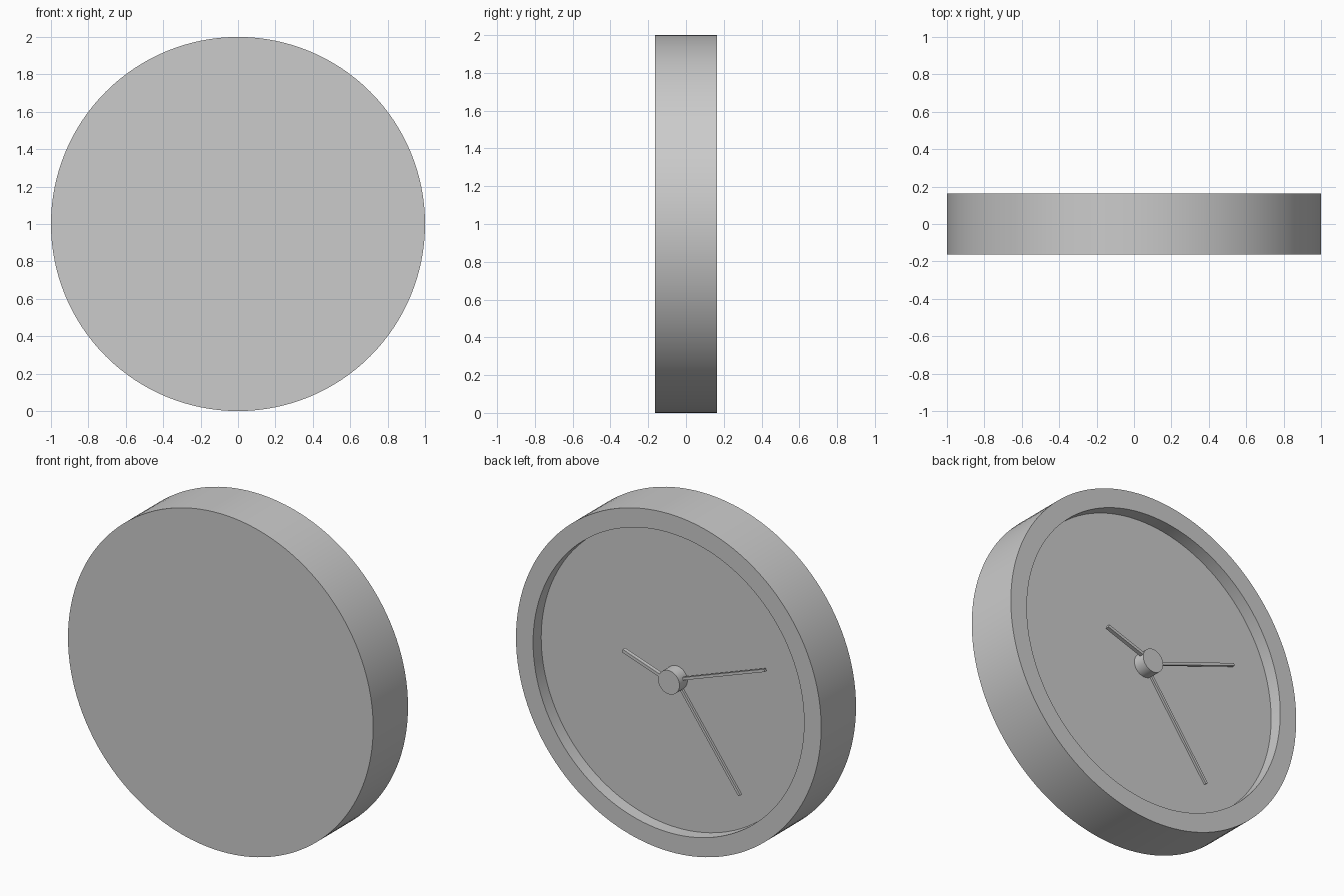
import bpy, bmesh, math
from mathutils import Matrix

if "Cube" in bpy.data.objects:
    bpy.data.objects.remove(bpy.data.objects["Cube"])

SEG = 128
CENTRE_Z = 1.0


def finish(name, bm, smooth=True):
    bmesh.ops.recalc_face_normals(bm, faces=bm.faces)
    mesh = bpy.data.meshes.new(name)
    bm.to_mesh(mesh)
    bm.free()
    ob = bpy.data.objects.new(name, mesh)
    bpy.context.collection.objects.link(ob)
    ob.location.z = CENTRE_Z
    if smooth:
        bpy.ops.object.select_all(action='DESELECT')
        ob.select_set(True)
        bpy.context.view_layer.objects.active = ob
        bpy.ops.object.shade_smooth_by_angle(angle=math.radians(30))
    return ob


def turned(name, rings, seg):
    """Stack of (radius, y) rings around the y axis, capped at both ends."""
    bm = bmesh.new()
    loops = []
    for r, y in rings:
        loops.append([bm.verts.new((r * math.cos(2 * math.pi * i / seg), y,
                                    r * math.sin(2 * math.pi * i / seg)))
                      for i in range(seg)])
    for a, b in zip(loops, loops[1:]):
        for i in range(seg):
            j = (i + 1) % seg
            bm.faces.new((a[i], a[j], b[j], b[i]))
    bm.faces.new(loops[0])
    bm.faces.new(loops[-1])
    return finish(name, bm)


def hand(name, tip_x, tip_z, y, width, depth):
    """Slim bar from the hub centre to the tip."""
    length = math.hypot(tip_x, tip_z)
    bm = bmesh.new()
    bmesh.ops.create_cube(bm, size=1)
    bmesh.ops.transform(bm, verts=bm.verts,
                        matrix=Matrix.Rotation(-math.atan2(tip_z, tip_x), 4, 'Y')
                        @ Matrix.Translation((length / 2, y, 0))
                        @ Matrix.Diagonal((length, depth, width, 1)))
    return finish(name, bm, smooth=False)


# Round case with raised rim and recessed dial
turned("clock_case", [(1, -0.163), (1, 0.163), (0.888, 0.163), (0.888, 0.087)], SEG)

# Centre hub
turned("hub", [(0.07, 0.08), (0.07, 0.161)], 48)

# Hands, stacked along the hub
hand("hour_hand", 0.308, 0.104, 0.145, 0.018, 0.024)
hand("minute_hand", -0.60, 0.216, 0.115, 0.016, 0.016)
hand("second_hand", -0.423, -0.58, 0.098, 0.016, 0.014)
